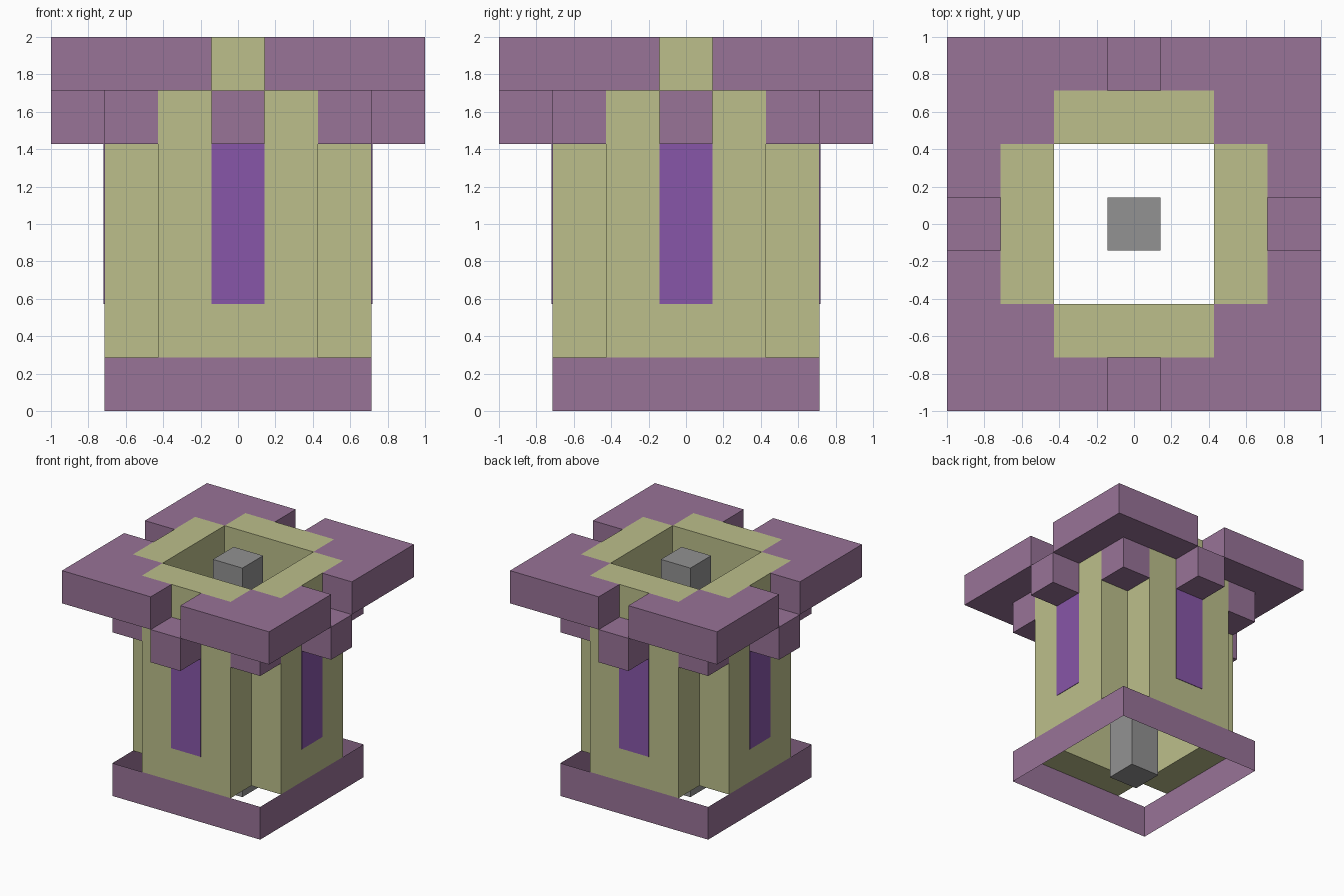
import bpy
import bmesh
from math import radians
from mathutils import Matrix

if "Cube" in bpy.data.objects:
    bpy.data.objects.remove(bpy.data.objects["Cube"], do_unlink=True)

U = 1 / 7  # block unit: the model is 14 blocks tall


def material(name, rgb):
    """Flat colour from sRGB 0-255 values, stored as linear."""
    colour = [((c / 255 + 0.055) / 1.055) ** 2.4 for c in rgb] + [1]
    mat = bpy.data.materials.new(name)
    mat.use_nodes = True
    mat.diffuse_color = colour
    bsdf = next(n for n in mat.node_tree.nodes if n.type == "BSDF_PRINCIPLED")
    bsdf.inputs["Base Color"].default_value = colour
    return mat


STONE = material("pale_yellow_stone", (188, 191, 139))
TRIM = material("dusty_purple", (152, 115, 151))
GLASS = material("violet_window", (135, 86, 168))
CORE = material("grey_core", (146, 146, 146))


def finish(name, bm, mat, turn=0):
    """Scale block units to size, turn about z and link as an object."""
    bmesh.ops.recalc_face_normals(bm, faces=bm.faces)
    bm.transform(Matrix.Rotation(radians(turn), 4, "Z") @ Matrix.Scale(U, 4))
    mesh = bpy.data.meshes.new(name)
    bm.to_mesh(mesh)
    bm.free()
    mesh.materials.append(mat)
    obj = bpy.data.objects.new(name, mesh)
    bpy.context.collection.objects.link(obj)
    return obj


def extrude_up(bm, height):
    result = bmesh.ops.extrude_face_region(bm, geom=bm.faces[:])
    top = [g for g in result["geom"] if isinstance(g, bmesh.types.BMVert)]
    bmesh.ops.translate(bm, verts=top, vec=(0, 0, height))


def prism(name, outline, z0, z1, mat, turn=0):
    bm = bmesh.new()
    bm.faces.new([bm.verts.new((x, y, z0)) for x, y in outline])
    extrude_up(bm, z1 - z0)
    return finish(name, bm, mat, turn)


def box(name, x0, x1, y0, y1, z0, z1, mat, turn=0):
    outline = [(x0, y0), (x1, y0), (x1, y1), (x0, y1)]
    return prism(name, outline, z0, z1, mat, turn)


# Square base frame, open in the middle
bm = bmesh.new()
floor = bm.faces.new([bm.verts.new((x, y, 0)) for x, y in
                      ((-5, -5), (5, -5), (5, 5), (-5, 5))])
bmesh.ops.inset_region(bm, faces=[floor], thickness=2, use_boundary=True)
bmesh.ops.delete(bm, geom=[floor], context="FACES_ONLY")
extrude_up(bm, 2)
finish("base_frame", bm, TRIM)

# Central column
box("central_column", -1, 1, -1, 1, 0, 14, CORE)

# Each side: wall, window plate and the bracket above the window
for i, side in enumerate(("front", "left", "back", "right")):
    turn = 90 * i
    box(side + "_wall", -3, 3, -5, -3, 2, 14, STONE, turn)
    box(side + "_window", -1, 1, -5.03, -5, 4, 10, GLASS, turn)
    box(side + "_bracket", -1, 1, -7, -5, 10, 12, TRIM, turn)

# Each corner: stepped roof slab wrapped around the walls, block beneath it
SLAB = [(1, -7), (7, -7), (7, -1), (5, -1), (5, -3), (3, -3), (3, -5), (1, -5)]
for i, corner in enumerate(("front_left", "back_left", "back_right", "front_right")):
    turn = 90 * i
    prism(corner + "_roof_slab", SLAB, 12, 14, TRIM, turn)
    box(corner + "_corner_block", 3, 5, -5, -3, 10, 12, TRIM, turn)
